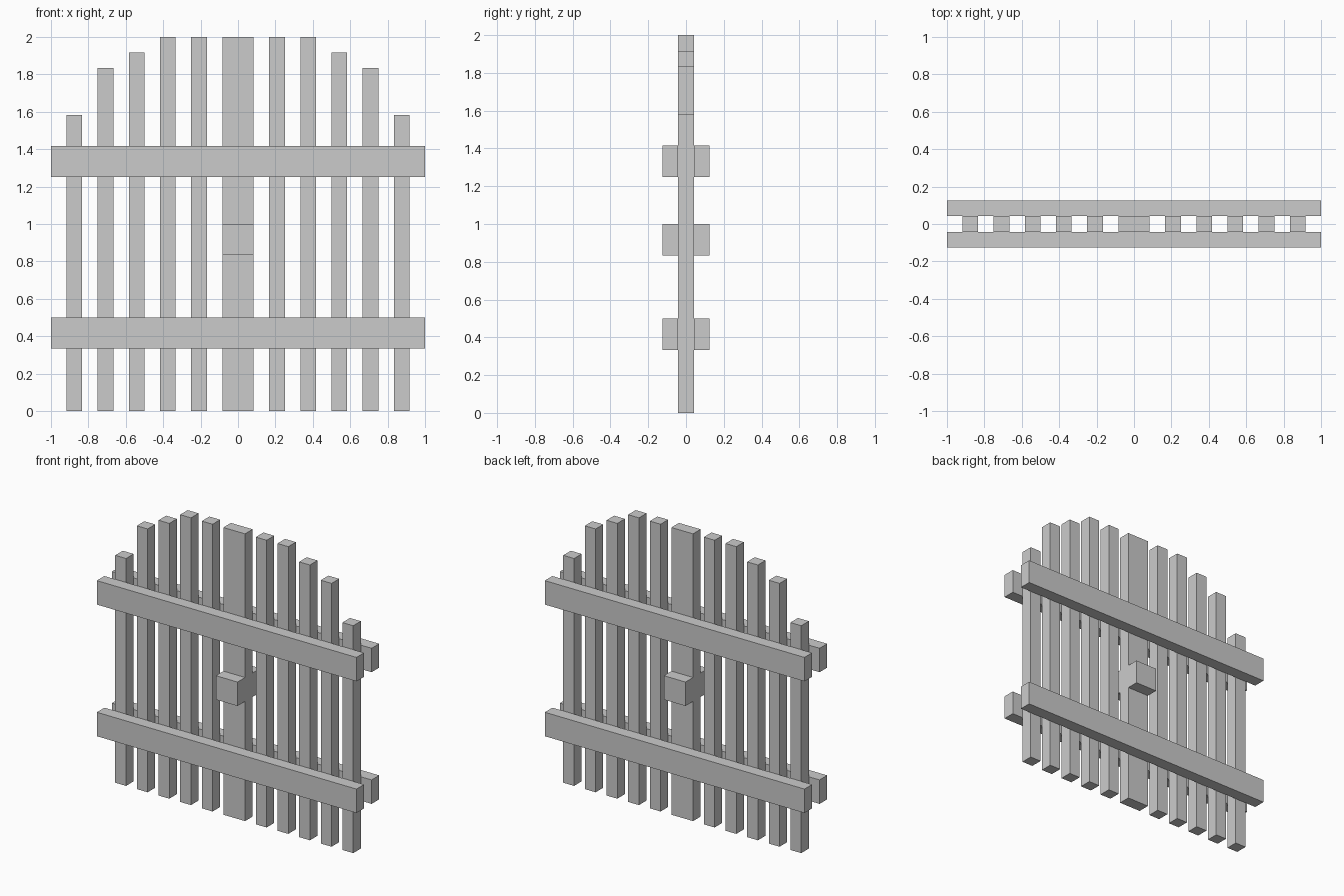
import bpy

if "Cube" in bpy.data.objects:
    bpy.data.objects.remove(bpy.data.objects["Cube"])

U = 1 / 12  # building module


def box(name, x0, x1, y0, y1, z0, z1):
    """Box from its bounds, given in modules."""
    bpy.ops.mesh.primitive_cube_add(size=1)
    ob = bpy.context.object
    ob.name = name
    ob.location = ((x0 + x1) / 2 * U, (y0 + y1) / 2 * U, (z0 + z1) / 2 * U)
    ob.scale = ((x1 - x0) * U, (y1 - y0) * U, (z1 - z0) * U)
    bpy.ops.object.transform_apply(location=True, rotation=False, scale=True)
    return ob


def mirrored(ob, axis):
    """Mirror a part across the world origin."""
    mod = ob.modifiers.new("mirror", 'MIRROR')
    mod.use_axis = [i == axis for i in range(3)]
    return ob


# Centre post
box("center_post", -1, 1, -0.5, 0.5, 0, 24)

# Upright bars, stepping down to the outside
for i, height in enumerate((24, 24, 23, 22, 19)):
    x = 2 + 2 * i
    mirrored(box(f"upright_bar_{i + 1}", x, x + 1, -0.5, 0.5, 0, height), 0)

# Horizontal rails, front and back
for name, z in (("lower_rails", 4), ("upper_rails", 15)):
    mirrored(box(name, -12, 12, -1.5, -0.5, z, z + 2), 1)

# Handle blocks, front and back
mirrored(box("handle_blocks", -1, 1, -1.5, -0.5, 10, 12), 1)
